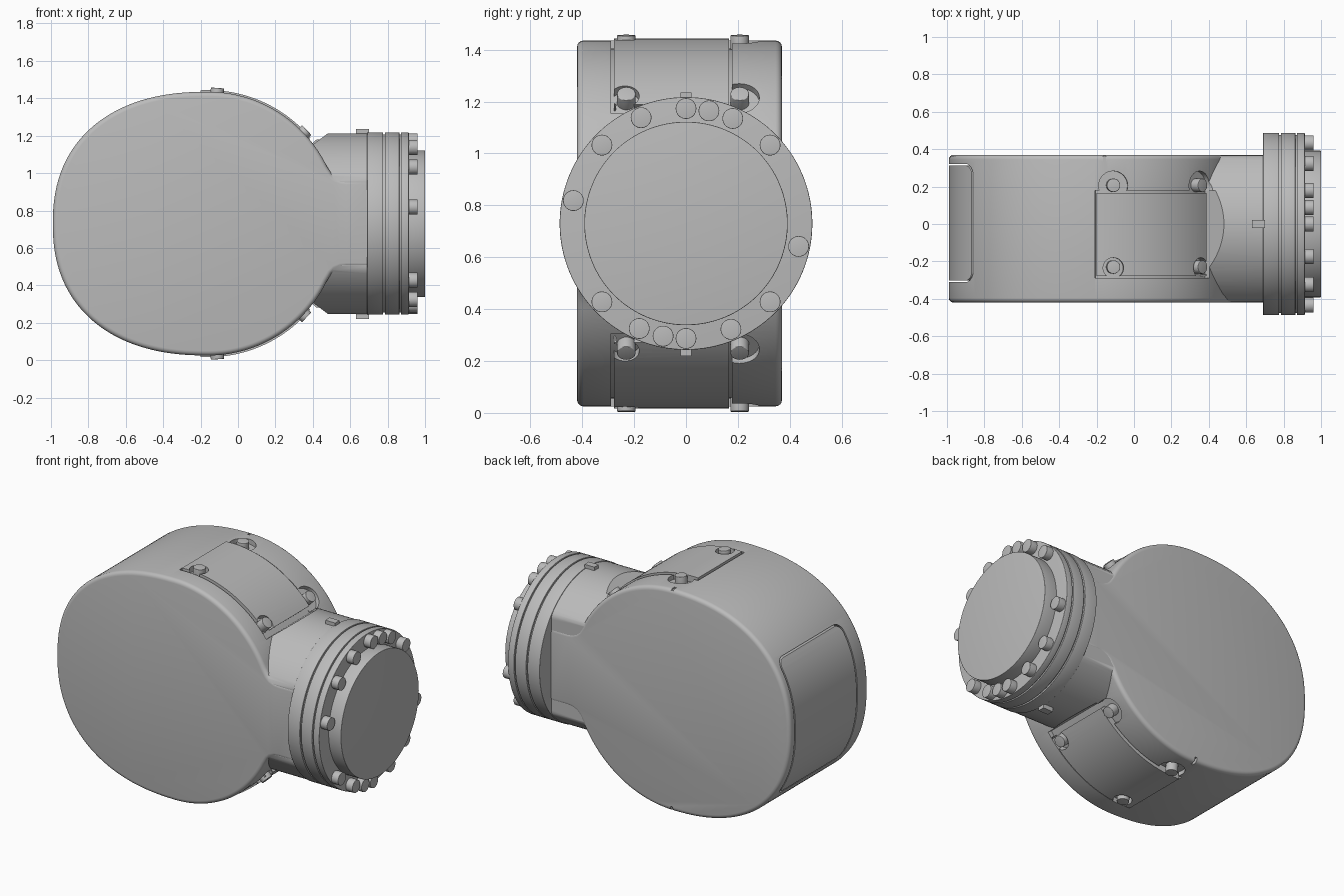
import bpy, bmesh, math
from mathutils import Vector

if "Cube" in bpy.data.objects:
    bpy.data.objects.remove(bpy.data.objects["Cube"], do_unlink=True)

grey = bpy.data.materials.new("machined grey")
grey.use_nodes = True
grey.diffuse_color = (0.5, 0.5, 0.5, 1)
grey.node_tree.nodes["Principled BSDF"].inputs["Base Color"].default_value = (0.5, 0.5, 0.5, 1)

CX, CZ = -0.16, 0.73          # centre of the round housing
RAD = 0.705                   # housing radius
FRONT, BACK = -0.42, 0.37     # flat sides of the housing


def finish(name, bm):
    bmesh.ops.recalc_face_normals(bm, faces=bm.faces)
    mesh = bpy.data.meshes.new(name)
    bm.to_mesh(mesh)
    bm.free()
    mesh.materials.append(grey)
    obj = bpy.data.objects.new(name, mesh)
    bpy.context.collection.objects.link(obj)
    return obj


def activate(obj):
    bpy.ops.object.select_all(action='DESELECT')
    obj.select_set(True)
    bpy.context.view_layer.objects.active = obj


def smooth(obj):
    activate(obj)
    bpy.ops.object.shade_smooth_by_angle(angle=math.radians(32))


def combine(target, tool, operation):
    """Apply a boolean and discard the tool."""
    mod = target.modifiers.new("boolean", 'BOOLEAN')
    mod.operation, mod.solver, mod.object = operation, 'EXACT', tool
    activate(target)
    bpy.ops.object.modifier_apply(modifier=mod.name)
    bpy.data.objects.remove(tool, do_unlink=True)


def prism(name, outline, axis, bevel=0.0):
    """Extrude a closed outline of 3D points along a vector."""
    bm = bmesh.new()
    face = bm.faces.new([bm.verts.new(p) for p in outline])
    ext = bmesh.ops.extrude_face_region(bm, geom=[face])["geom"]
    bmesh.ops.translate(bm, vec=axis, verts=[g for g in ext if isinstance(g, bmesh.types.BMVert)])
    if bevel:
        rim = [e for e in bm.edges if any(len(f.verts) > 4 for f in e.link_faces)]
        bmesh.ops.bevel(bm, geom=rim, offset=bevel, segments=4, profile=0.5,
                        affect='EDGES', clamp_overlap=False)
    return finish(name, bm)


def rod(name, start, end, radius, sides=32, bevel=0.0):
    """Cylinder between two points."""
    start, end = Vector(start), Vector(end)
    turn = (end - start).to_track_quat('Z', 'Y')
    ring = [start + turn @ Vector((radius * math.cos(t), radius * math.sin(t), 0))
            for t in (2 * math.pi * i / sides for i in range(sides))]
    return prism(name, ring, end - start, bevel)


def box(name, low, high):
    (x0, y0, z0), (x1, y1, z1) = low, high
    return prism(name, [(x0, y0, z0), (x1, y0, z0), (x1, y1, z0), (x0, y1, z0)], (0, 0, z1 - z0))


def polar(degrees, radius, y, side):
    """Point around the housing axis, measured from the top (side 1) or bottom (side -1)."""
    a = math.radians(degrees)
    return (CX + radius * math.sin(a), y, CZ + side * radius * math.cos(a))


def arc_plate(name, angles, radii, ys, side):
    """Curved plate following the housing."""
    steps = 24
    sweep = [angles[0] + (angles[1] - angles[0]) * i / steps for i in range(steps + 1)]
    outline = [polar(a, radii[1], ys[0], side) for a in sweep]
    outline += [polar(a, radii[0], ys[0], side) for a in reversed(sweep)]
    return prism(name, outline, (0, ys[1] - ys[0], 0))


def rounded_panel(name, grow):
    """Rounded rectangle block reaching into the rear end."""
    hy, hz, r = 0.31 + grow, 0.425 + grow, 0.05 + grow
    pts = []
    for k, (sy, sz) in enumerate([(1, 1), (-1, 1), (-1, -1), (1, -1)]):
        for i in range(9):
            t = math.pi / 2 * (k + i / 8)
            pts.append((-1.1, 0.005 + sy * (hy - r) + r * math.cos(t),
                        CZ + sz * (hz - r) + r * math.sin(t)))
    return prism(name, pts, (0.255, 0, 0))


# Housing: blunt oval rear, circular front, small fillet into the neck
upper = []
for i in range(41):
    t = math.pi / 2 * i / 40
    upper.append((CX - 0.83 * math.cos(t) ** (2 / 2.3), RAD * math.sin(t) ** (2 / 2.3)))
for i in range(1, 33):
    t = math.radians(2 * i)
    upper.append((CX + RAD * math.sin(t), RAD * math.cos(t)))
upper += [(0.50, 0.267), (0.52, 0.249), (0.55, 0.237), (0.58, 0.234), (0.72, 0.234)]
outline = [(x, FRONT, CZ + z) for x, z in upper]
outline += [(x, FRONT, CZ - z) for x, z in reversed(upper[1:])]
housing = prism("housing", outline, (0, BACK - FRONT, 0), bevel=0.025)

# Neck: cylinder flattened level with the housing sides
neck = rod("neck", (0.1, 0, CZ), (0.71, 0, CZ), 0.483, 128)
for v in neck.data.vertices:
    v.co.y = max(FRONT + 0.003, min(BACK - 0.003, v.co.y))
combine(housing, neck, 'UNION')

# Groove around the rear panel
groove = rounded_panel("groove", 0.006)
core = rounded_panel("core", -0.003)
for v in core.data.vertices:
    v.co.x += 0.05 if v.co.x > -1 else -0.05
combine(groove, core, 'DIFFERENCE')
combine(housing, groove, 'DIFFERENCE')

# Access covers on top and bottom, each in a recess with four bolts
BOLT_ANGLES = (4, 46.5)
for side, where in ((1, "top"), (-1, "bottom")):
    recess = arc_plate("recess", (-4, 53), (0.675, 0.86), (-0.29, 0.178), side)
    combine(housing, recess, 'DIFFERENCE')
    cover = arc_plate(where + "_cover", (-3.2, 50), (0.66, 0.714), (-0.278, 0.165), side)
    for a in BOLT_ANGLES:
        ear = rod("ear", polar(a, 0.674, 0.205, side), polar(a, 0.87, 0.205, side), 0.078)
        combine(housing, ear, 'DIFFERENCE')
        pocket = rod("pocket", polar(a, 0.64, -0.235, side), polar(a, 0.8, -0.235, side), 0.055)
        combine(cover, pocket, 'DIFFERENCE')
        for y in (-0.23, 0.207):
            bolt = rod(where + "_cover_bolt", polar(a, 0.65, y, side),
                       polar(a, 0.727, y, side), 0.036, 28, 0.003)
            smooth(bolt)
    smooth(cover)
    # Alignment key beside the flange
    z = CZ + side * 0.485
    box(where + "_key", (0.63, -0.022, z - 0.025), (0.7, 0.022, z + 0.02))
    # Index notch on the rear edge
    z = CZ + side * RAD
    notch = box("notch", (-0.165, 0.33, z - 0.008), (-0.15, 0.4, z + 0.03))
    combine(housing, notch, 'DIFFERENCE')
smooth(housing)

# Flange rings with narrow grooves between, and the output disc
for name, r, x0, x1 in [("inner_ring", 0.487, 0.69, 0.776), ("ring_core", 0.476, 0.7, 0.9),
                        ("middle_ring", 0.487, 0.785, 0.863), ("outer_ring", 0.487, 0.871, 0.913),
                        ("output_disc", 0.392, 0.9, 1.0)]:
    smooth(rod(name, (x0, 0, CZ), (x1, 0, CZ), r, 128, 0.003))

# Flange bolts, repeated half a turn apart
for angle in (0, 11.5, 24, 47, 101.5, 133, 157):
    for half in (0, 180):
        t = math.radians(angle + half)
        y, z = 0.443 * math.sin(t), CZ + 0.443 * math.cos(t)
        smooth(rod("flange_bolt", (0.9, y, z), (0.96, y, z), 0.04, 28, 0.002))
